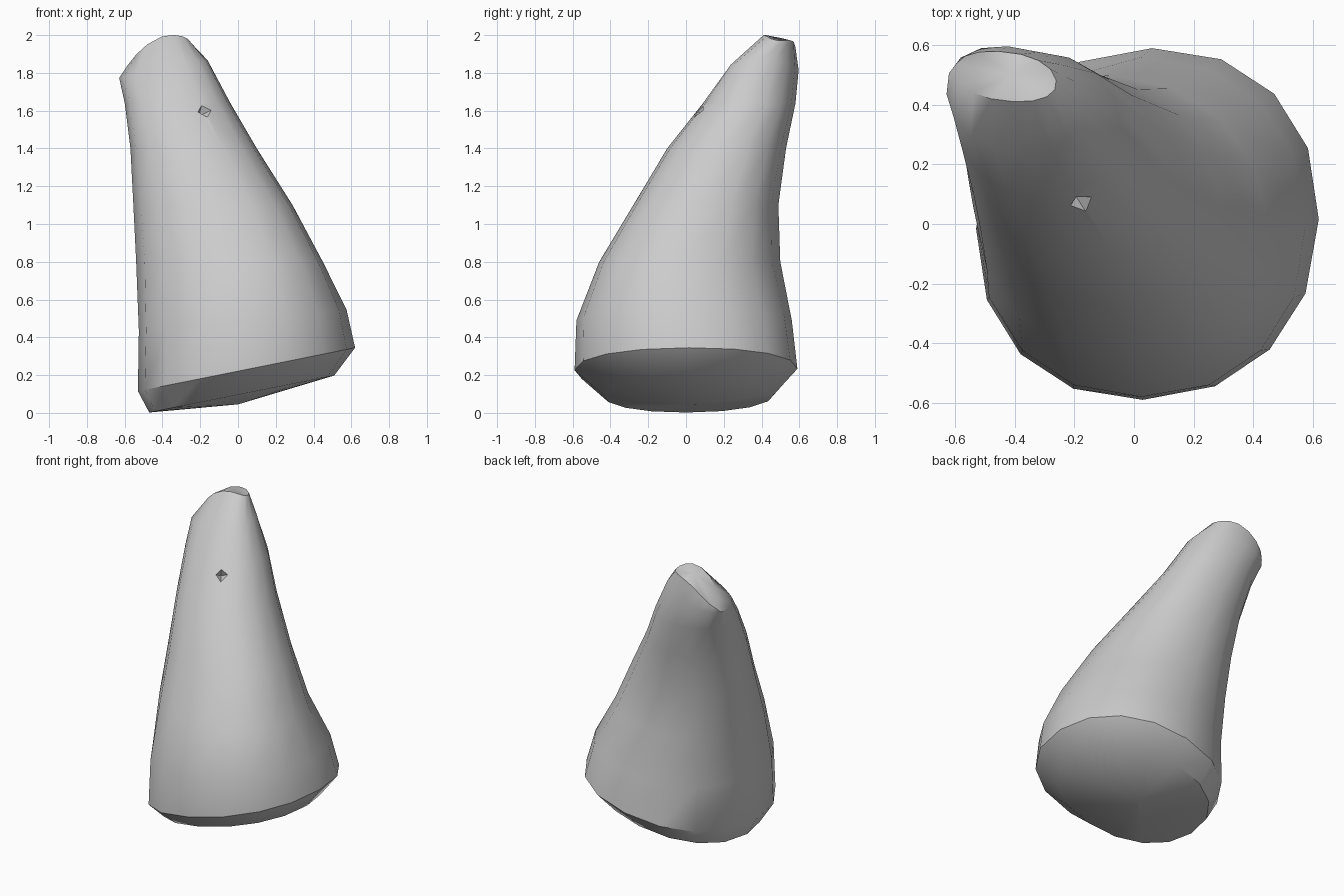
import bpy, bmesh, math
from mathutils import Vector

cube = bpy.data.objects.get("Cube")
if cube:
    bpy.data.objects.remove(cube, do_unlink=True)

SIDES = 16


def squared(v, power=0.92):
    return math.copysign(abs(v) ** power, v)


def add_ring(bm, z, x_range, y_range, skew=0.0, tilt=0.0, sag=0.0, lean=0.0):
    """Rounded section fitted to its bounds; skew stretches it diagonally,
    tilt and sag slope and bow it along x, lean slopes it along y."""
    cx, rx = sum(x_range) / 2, (x_range[1] - x_range[0]) / 2
    cy, ry = sum(y_range) / 2, (y_range[1] - y_range[0]) / 2
    ring = []
    for i in range(SIDES):
        a = math.tau * i / SIDES
        dx = rx * squared(math.cos(a - skew / 2))
        dy = ry * squared(math.sin(a + skew / 2))
        height = z + tilt * dx - sag * dx * dx - lean * dy
        ring.append(bm.verts.new((cx + dx, cy + dy, height)))
    return ring


# Stone material
stone = bpy.data.materials.new("stone grey")
stone.use_nodes = True
grey = (0.6, 0.6, 0.6, 1)
stone.diffuse_color = grey
stone.node_tree.nodes["Principled BSDF"].inputs["Base Color"].default_value = grey

# Leaning rock body: height, x bounds, y bounds, skew, tilt, sag, lean
sections = [
    (0.10, (-0.47, 0.51), (-0.44, 0.47), 0.04, 0.20),
    (0.23, (-0.53, 0.62), (-0.59, 0.59), 0.04, 0.20),
    (0.49, (-0.525, 0.575), (-0.58, 0.56), 0, 0.10),
    (0.80, (-0.54, 0.45), (-0.46, 0.50), -0.12),
    (1.10, (-0.555, 0.29), (-0.28, 0.49), -0.15),
    (1.40, (-0.57, 0.10), (-0.10, 0.53), -0.12),
    (1.64, (-0.60, -0.04), (0.09, 0.58), -0.10),
    (1.82, (-0.63, -0.16), (0.23, 0.597), -0.20, 0.2),
    (1.965, (-0.60, -0.26), (0.41, 0.58), -0.25, 0.45, 2.5, 0.2),
]
bm = bmesh.new()
rings = [add_ring(bm, *s) for s in sections]
for low, high in zip(rings, rings[1:]):
    for i in range(SIDES):
        j = (i + 1) % SIDES
        bm.faces.new((low[i], low[j], high[j], high[i]))

# Underside and crown
for ring, centre in ((rings[0][::-1], (0, 0.05, 0.045)), (rings[-1], (-0.41, 0.5, 1.985))):
    hub = bm.verts.new(centre)
    for i in range(SIDES):
        bm.faces.new((ring[i], ring[(i + 1) % SIDES], hub))
bmesh.ops.recalc_face_normals(bm, faces=bm.faces)

mesh = bpy.data.meshes.new("rock_body")
bm.to_mesh(mesh)
bm.free()
mesh.materials.append(stone)
rock = bpy.data.objects.new("rock_body", mesh)
bpy.context.collection.objects.link(rock)

# Small four-sided pit chipped into the leaning front face
bpy.ops.mesh.primitive_cone_add(vertices=4, radius1=0.08, depth=0.12, location=(-0.18, 0.07, 1.6))
cutter = bpy.context.object
cutter.name = "pit_cutter"
cutter.hide_render = True
cutter.rotation_euler = Vector((-0.45, 0.7, -0.5)).to_track_quat("Z", "Y").to_euler()
cutter.data.materials.append(stone)
cut = rock.modifiers.new("pit", "BOOLEAN")
cut.operation = "DIFFERENCE"
cut.object = cutter
bpy.ops.object.select_all(action="DESELECT")
rock.select_set(True)
bpy.context.view_layer.objects.active = rock
bpy.ops.object.modifier_apply(modifier=cut.name)
bpy.data.objects.remove(cutter, do_unlink=True)

bpy.ops.object.shade_smooth_by_angle(angle=math.radians(40))
